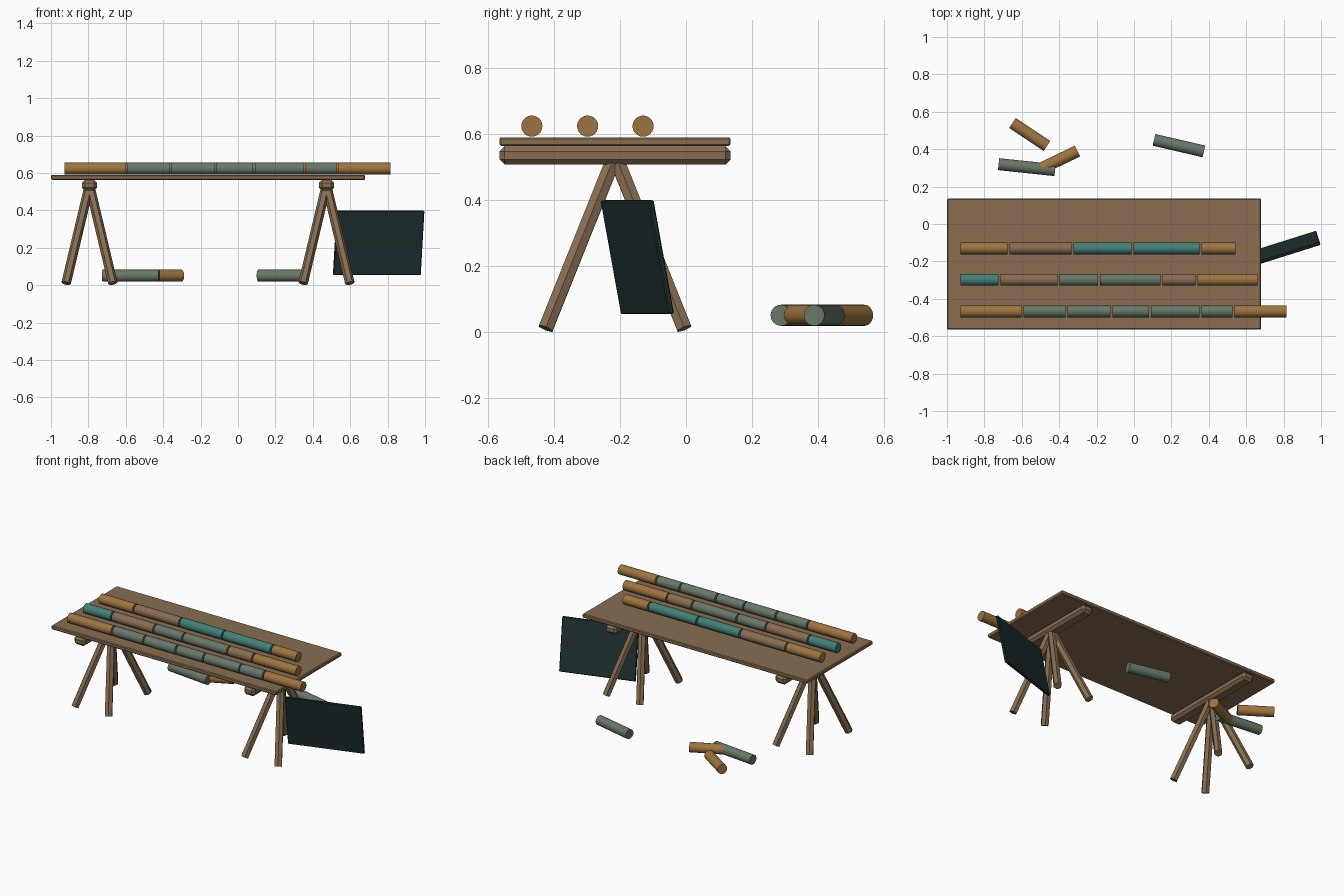
import bpy
import math
from mathutils import Vector

default = bpy.data.objects.get("Cube")
if default:
    bpy.data.objects.remove(default, do_unlink=True)


def material(name, rgb):
    m = bpy.data.materials.new(name)
    m.use_nodes = True
    m.diffuse_color = (*rgb, 1)
    bsdf = next(n for n in m.node_tree.nodes if n.type == "BSDF_PRINCIPLED")
    bsdf.inputs["Base Color"].default_value = (*rgb, 1)
    bsdf.inputs["Roughness"].default_value = 0.8
    return m


WOOD = material("brown wood", (0.25, 0.155, 0.085))
ORANGE = material("orange tan", (0.34, 0.175, 0.052))
GREY = material("grey green", (0.14, 0.185, 0.14))
TEAL = material("teal", (0.058, 0.215, 0.18))
DARK = material("dark slate", (0.015, 0.031, 0.033))


def box(name, loc, size, mat, bevel, rot=(0, 0, 0)):
    bpy.ops.mesh.primitive_cube_add(size=1, location=loc, rotation=rot)
    ob = bpy.context.object
    ob.name = name
    ob.scale = size
    bpy.ops.object.transform_apply(location=False, rotation=False, scale=True)
    mod = ob.modifiers.new("Chamfer", "BEVEL")
    mod.width = bevel
    mod.segments = 1
    ob.data.materials.append(mat)
    return ob


def rod(name, a, b, radius, sides, mat, smooth=False):
    a, b = Vector(a), Vector(b)
    bpy.ops.mesh.primitive_cylinder_add(
        vertices=sides, radius=radius, depth=(b - a).length, location=(a + b) / 2)
    ob = bpy.context.object
    ob.name = name
    ob.rotation_euler = (b - a).to_track_quat("Z", "Y").to_euler()
    ob.data.materials.append(mat)
    if smooth:
        bpy.ops.object.shade_smooth_by_angle(angle=math.radians(40))
    return ob


# Table top
MID_Y = -0.215
box("table_top", (-0.16, MID_Y, 0.577), (1.68, 0.70, 0.026), WOOD, 0.005)

# Trestles: a chamfered beam on four splayed legs
for side, x in (("right", -0.794), ("left", 0.473)):
    box(side + "_trestle_beam", (x, MID_Y, 0.535), (0.082, 0.70, 0.056), WOOD, 0.016)
    for sx in (-1, 1):
        for sy in (-1, 1):
            rod(side + "_trestle_leg",
                (x + sx * 0.125, MID_Y + sy * 0.21, 0.011),
                (x + sx * 0.004, MID_Y + sy * 0.006, 0.52), 0.0255, 6, WOOD)

# Rows of short rods on the table: (end x, colour) from a shared start
R = 0.032
START, GAP = -0.928, 0.011
ROWS = {
    "back": (-0.13, [(-0.676, ORANGE), (-0.334, WOOD), (-0.013, TEAL),
                     (0.35, TEAL), (0.543, ORANGE)]),
    "middle": (-0.298, [(-0.725, TEAL), (-0.409, WOOD), (-0.193, GREY),
                        (0.142, GREY), (0.329, WOOD), (0.66, ORANGE)]),
    "front": (-0.467, [(-0.602, ORANGE), (-0.366, GREY), (-0.126, GREY),
                       (0.08, GREY), (0.35, GREY), (0.527, GREY), (0.815, ORANGE)]),
}
for row, (y, pieces) in ROWS.items():
    x = START
    for end, mat in pieces:
        rod(row + "_row_rod", (x, y, 0.624), (end, y, 0.624), R, 24, mat, True)
        x = end + GAP

# Loose rods lying behind the table
for a, b, mat in (
    ((-0.65, 0.54), (-0.465, 0.417), ORANGE),
    ((-0.724, 0.32), (-0.422, 0.288), GREY),
    ((-0.302, 0.39), (-0.493, 0.298), ORANGE),
    ((0.107, 0.45), (0.374, 0.388), GREY),
):
    rod("loose_rod", (*a, 0.051), (*b, 0.051), R, 24, mat, True)

# Leaning dark panel beside the left trestle
box("leaning_panel", (0.752, -0.1475, 0.227), (0.49, 0.016, 0.35), DARK, 0.004,
    (math.radians(10.7), 0, math.radians(17.5)))
